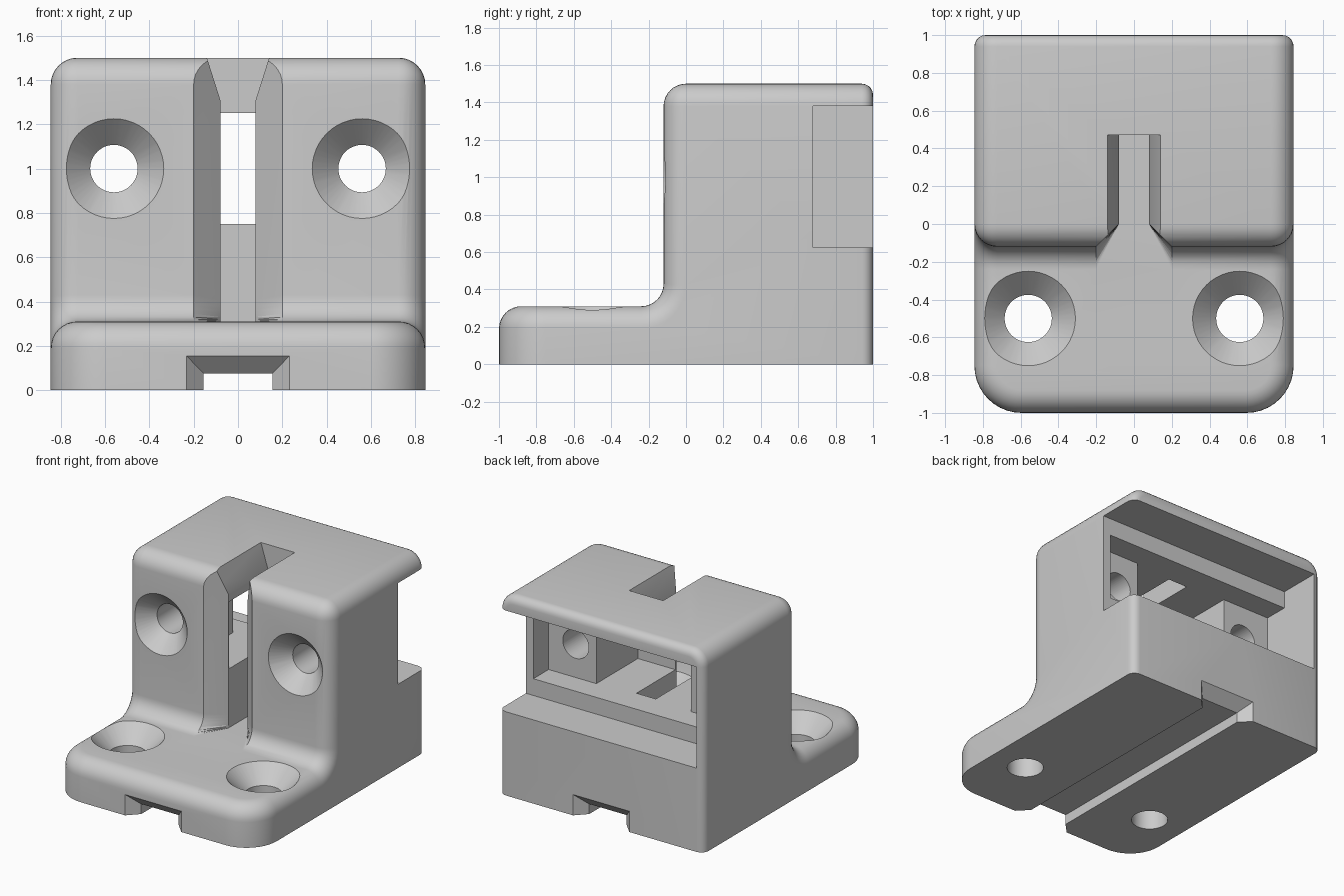
import bpy, bmesh
from math import sin, cos, pi, sqrt

cube = bpy.data.objects.get("Cube")
if cube:
    bpy.data.objects.remove(cube)

W, BASE, TOP, FRONT, R = 0.845, 0.31, 1.5, -0.12, 0.12   # main dimensions

grey = bpy.data.materials.new("light grey plastic")
grey.use_nodes = True
grey.diffuse_color = (0.6, 0.6, 0.6, 1)
grey.node_tree.nodes["Principled BSDF"].inputs["Base Color"].default_value = (0.6, 0.6, 0.6, 1)


def make_object(name, bm):
    bmesh.ops.recalc_face_normals(bm, faces=bm.faces)
    mesh = bpy.data.meshes.new(name)
    bm.to_mesh(mesh)
    bm.free()
    mesh.materials.append(grey)
    ob = bpy.data.objects.new(name, mesh)
    bpy.context.collection.objects.link(ob)
    return ob


def loft(name, rings):
    """Closed solid through a list of matching point rings."""
    bm = bmesh.new()
    rows = [[bm.verts.new(p) for p in ring] for ring in rings]
    for a, b in zip(rows, rows[1:]):
        for i in range(len(a)):
            j = (i + 1) % len(a)
            bm.faces.new((a[i], a[j], b[j], b[i]))
    bm.faces.new(rows[0])
    bm.faces.new(rows[-1])
    bmesh.ops.triangulate(bm, faces=bm.faces)
    return make_object(name, bm)


def box(name, x0, x1, y0, y1, z0, z1):
    return loft(name, [[(x0, y0, z), (x1, y0, z), (x1, y1, z), (x0, y1, z)] for z in (z0, z1)])


def bevel(bm, test, radius, segments):
    edges = [e for e in bm.edges if test(*(v.co for v in e.verts))]
    bmesh.ops.bevel(bm, geom=edges, offset=radius, offset_type='OFFSET', segments=segments,
                    profile=0.5, affect='EDGES', clamp_overlap=False)


def near(a, b):
    return abs(a - b) < 1e-4


# Body: L profile with a filleted inner corner, extruded across
arc = [(FRONT - R + R * sin(t * pi / 16), BASE + R - R * cos(t * pi / 16)) for t in range(9)]
profile = [(1, 0), (-1, 0), (-1, BASE)] + arc + [(FRONT, TOP), (1, TOP)]
bm = bmesh.new()
face = bm.faces.new([bm.verts.new((-W, y, z)) for y, z in profile])
ext = bmesh.ops.extrude_face_region(bm, geom=[face])
bmesh.ops.translate(bm, vec=(2 * W, 0, 0),
                    verts=[g for g in ext["geom"] if isinstance(g, bmesh.types.BMVert)])
bmesh.ops.recalc_face_normals(bm, faces=bm.faces)

# Rounded base corners, then the rim that follows the whole step, then the back edges
bevel(bm, lambda a, b: near(a.y, -1) and near(b.y, -1) and abs(a.z - b.z) > 0.1, 0.25, 10)


def on_rim(a, b):
    if min(a.z, b.z) < 0.01 or (near(a.y, 1) and near(b.y, 1)):
        return False
    side = near(a.x, b.x) and near(abs(a.x), W)
    base_front = max(a.y, b.y) < -0.74 and near(a.z, BASE) and near(b.z, BASE)
    tower_top = near(a.z, TOP) and near(b.z, TOP) and near(a.y, FRONT) and near(b.y, FRONT)
    return side or base_front or tower_top


bevel(bm, on_rim, R, 8)
bevel(bm, lambda a, b: near(a.y, 1) and near(b.y, 1) and max(a.z, b.z) > 0.01, 0.06, 5)
body = make_object("mounting_block", bm)

cutters = []

# Guide slot: flared at the front along the step, and at the top
levels = [BASE + R * (1 - cos(t * pi / 16)) for t in range(9)] + [1.7]
rings = []
for z in levels:
    rise = max(0, BASE + R - z)
    y = FRONT - R + sqrt(R * R - rise * rise)
    half = [(0.2, -0.6), (0.2, y), (0.08, 0), (0.08, 0.47)]
    rings.append([(px, py, z) for px, py in half] + [(-px, py, z) for px, py in reversed(half)])
cutters.append(loft("slot_cutter", rings))
cutters.append(loft("slot_top_cutter", [[(-0.08, y, 1.31), (0.08, y, 1.31), (0.172, y, 1.6),
                                         (-0.172, y, 1.6)] for y in (-0.4, 0.47)]))

# Rear opening, open on one side, with two deeper steps
cutters.append(box("rear_notch_cutter", -0.785, 1, 0.68, 1.2, 0.625, 1.38))
cutters.append(box("rear_recess_cutter", -0.784, 0.784, 0.5, 0.8, 0.75, 1.25))
cutters.append(box("rear_pocket_cutter", -0.39, 0.39, 0.01, 0.6, 0.75, 1.25))

# Channel under the base, flared at both ends
ends = [(-1.06, 0.29, 0.215), (-0.92, 0.155, 0.075), (0.92, 0.155, 0.075), (1.06, 0.29, 0.215)]
cutters.append(loft("channel_cutter", [[(-w, y, -0.1), (w, y, -0.1), (w, y, h), (-w, y, h)]
                                       for y, w, h in ends]))


# Countersunk screw holes, in the base and in the tower
def ring_points(r):
    return [(r * cos(i * pi / 24), r * sin(i * pi / 24)) for i in range(48)]


for sx in (-0.56, 0.56):
    down = [(0.41, 0.35), (0.185, 0.125), (-0.1, 0.125)]
    cutters.append(loft("base_hole_cutter", [[(sx + u, -0.5 + v, z) for u, v in ring_points(r)]
                                             for z, r in down]))
    inward = [(-0.2, 0.305), (-0.002, 0.107), (0.6, 0.107)]
    cutters.append(loft("tower_hole_cutter", [[(sx + u, y, 1.0 + v) for u, v in ring_points(r)]
                                              for y, r in inward]))

# Cut everything out, then keep the finished mesh
for c in cutters:
    c.hide_render = True
    mod = body.modifiers.new(c.name, 'BOOLEAN')
    mod.operation, mod.solver, mod.object = 'DIFFERENCE', 'EXACT', c
bpy.context.view_layer.update()
done = bpy.data.meshes.new_from_object(body.evaluated_get(bpy.context.evaluated_depsgraph_get()))
body.modifiers.clear()
body.data = done
for c in cutters:
    bpy.data.objects.remove(c)
done.materials.clear()
done.materials.append(grey)
for p in done.polygons:
    p.material_index = 0

for ob in bpy.context.selected_objects:
    ob.select_set(False)
body.select_set(True)
bpy.context.view_layer.objects.active = body
bpy.ops.object.shade_smooth_by_angle(angle=pi / 6)
